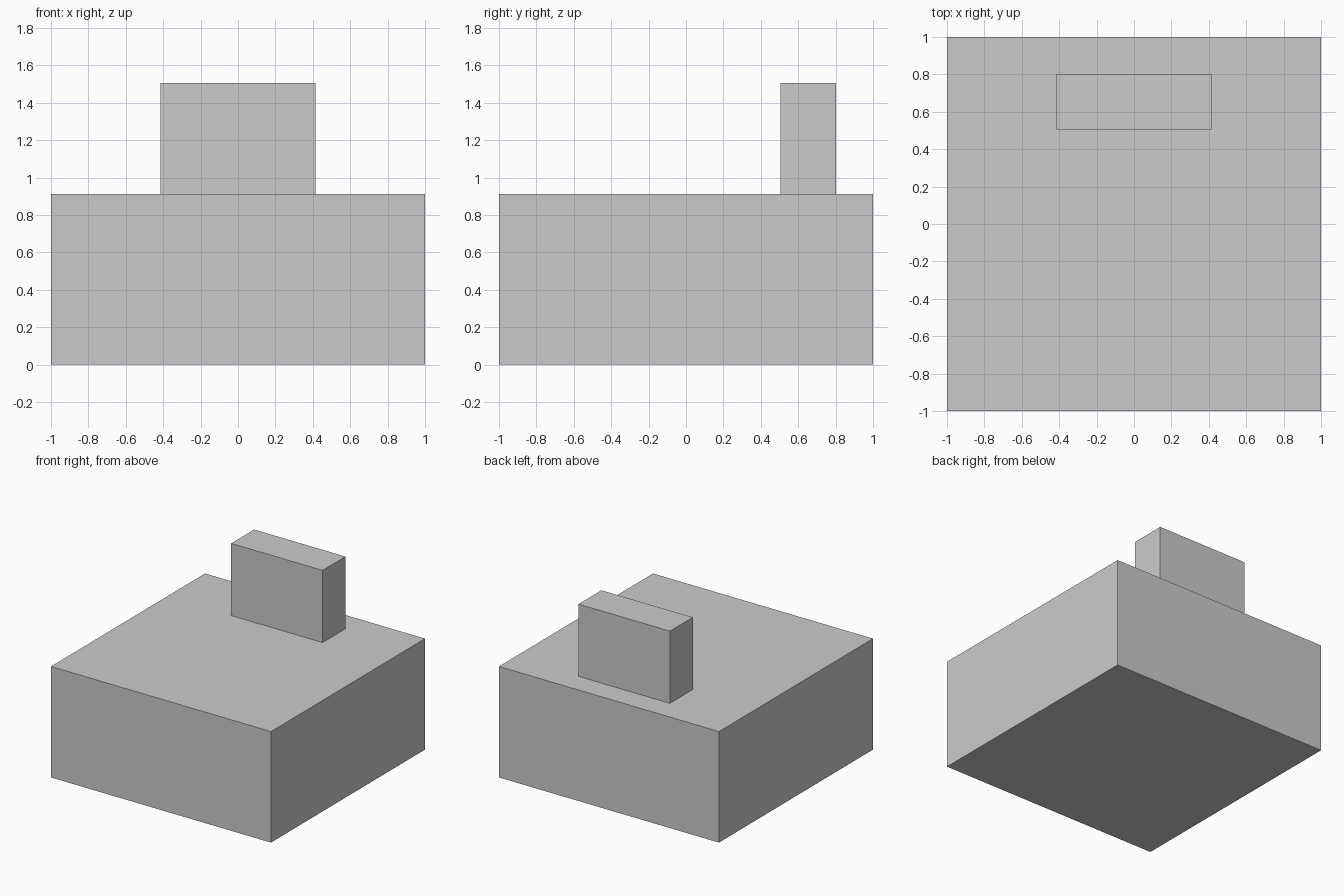
import bpy

if "Cube" in bpy.data.objects:
    bpy.data.objects.remove(bpy.data.objects["Cube"])


def box(name, low, high):
    """Add a box spanning two opposite corners."""
    centre = [(a + b) / 2 for a, b in zip(low, high)]
    size = [b - a for a, b in zip(low, high)]
    bpy.ops.mesh.primitive_cube_add(size=1, location=centre)
    obj = bpy.context.object
    obj.name = name
    obj.scale = size
    bpy.ops.object.transform_apply(location=False, rotation=False, scale=True)
    return obj


# Wide square base block
box("base_block", (-1, -1, 0), (1, 1, 0.912))

# Upright block standing near the back edge
box("rear_upright", (-0.415, 0.505, 0.912), (0.415, 0.802, 1.505))
